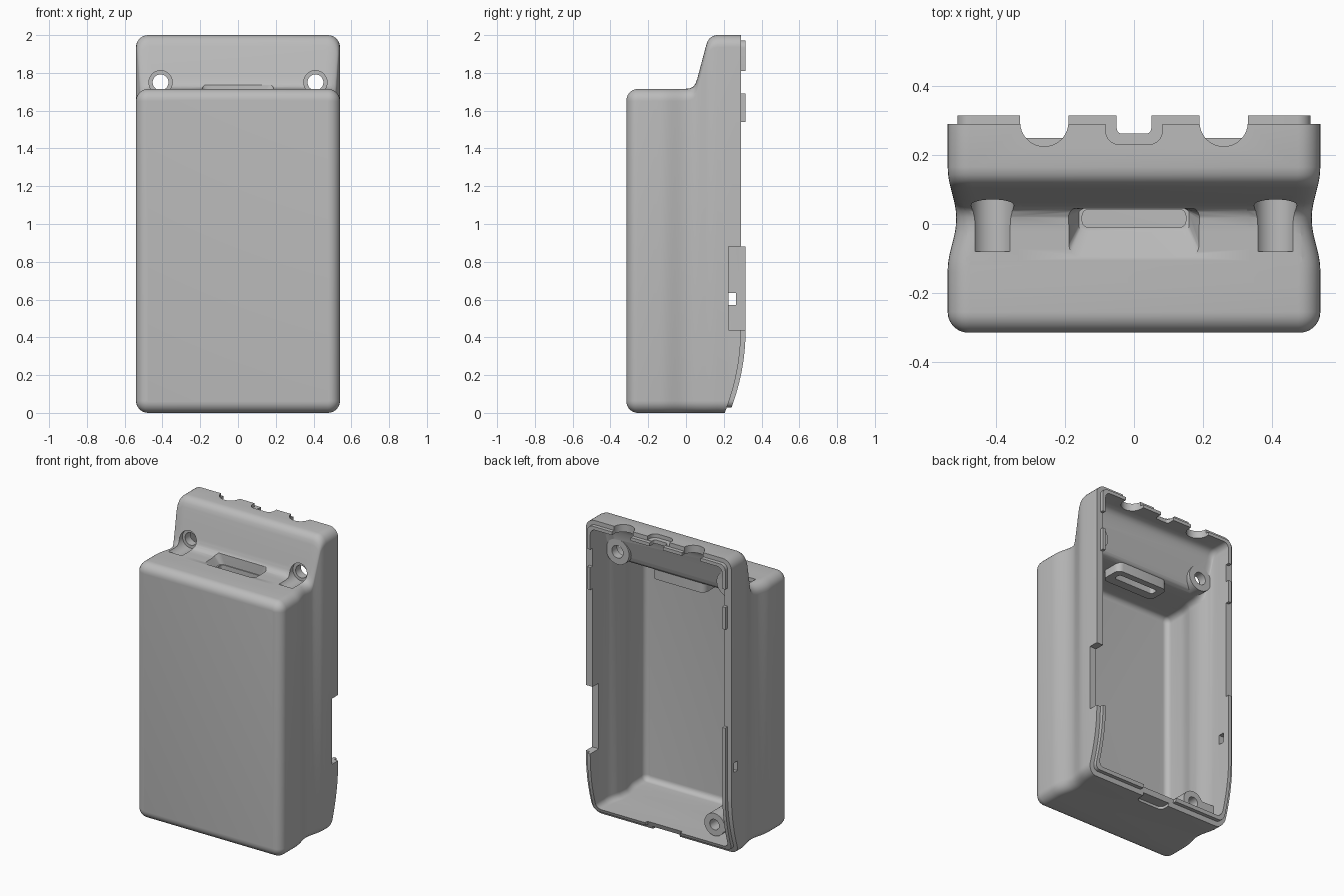
import bpy, bmesh, math
from mathutils import Matrix, Vector

if "Cube" in bpy.data.objects:
    bpy.data.objects.remove(bpy.data.objects["Cube"])

WALL = 0.05
FRONT = -0.315
RIM = 0.29
# Upper outline of the case: step, concave fillet, slope, rounded crest
TOP = [(-0.01, 1.715), (0.02, 1.718), (0.038, 1.727), (0.05, 1.742), (0.06, 1.77),
       (0.105, 1.94), (0.113, 1.965), (0.125, 1.983), (0.142, 1.995), (0.165, 2.0)]


def finish(bm, name):
    bmesh.ops.recalc_face_normals(bm, faces=bm.faces)
    mesh = bpy.data.meshes.new(name)
    bm.to_mesh(mesh)
    bm.free()
    obj = bpy.data.objects.new(name, mesh)
    bpy.context.collection.objects.link(obj)
    return obj


def combine(target, tool, operation):
    """Apply a boolean and drop the tool."""
    mod = target.modifiers.new("combine", "BOOLEAN")
    mod.operation, mod.solver, mod.object = operation, "EXACT", tool
    bpy.context.view_layer.update()
    graph = bpy.context.evaluated_depsgraph_get()
    mesh = bpy.data.meshes.new_from_object(target.evaluated_get(graph))
    target.modifiers.clear()
    target.data = mesh
    bpy.data.objects.remove(tool)


def top_height(y):
    if y <= TOP[0][0]:
        return TOP[0][1]
    for (y0, z0), (y1, z1) in zip(TOP, TOP[1:]):
        if y <= y1:
            return z0 + (z1 - z0) * (y - y0) / (y1 - y0)
    return TOP[-1][1]


def half_width(y):
    """Side wall with a shallow waist."""
    t = min(1, abs(y - 0.015) / 0.15)
    return 0.54 - 0.0125 * (1 + math.cos(math.pi * t))


def rim_depth(z):
    t = min(1, max(0, z / 0.43))
    return 0.205 + 0.085 * (1 - (1 - t) ** 2)


def case_body(name, inset, radius):
    """Rounded-rectangle sections lofted from front to back."""
    front = FRONT + inset
    stations = []
    for i in range(8):
        a = i / 7 * math.pi / 2
        stations.append((front + radius * (1 - math.cos(a)), radius * (1 - math.sin(a))))
    ys = [-0.17 + 0.016 * i for i in range(10)] + [p[0] + inset for p in TOP]
    ys += [0.08 + inset, 0.4]
    stations += [(y, 0) for y in sorted(ys)]
    bm = bmesh.new()
    rings = []
    for y, shrink in stations:
        w = half_width(y) - inset - shrink
        top, low = top_height(y - inset) - inset - shrink, inset + shrink
        r = max(0.006, radius + 0.004 - shrink)
        ring = []
        for k, (sx, z) in enumerate([(1, top - r), (-1, top - r), (-1, low + r), (1, low + r)]):
            for j in range(8):
                a = (k + j / 7) * math.pi / 2
                ring.append(bm.verts.new((sx * (w - r) + r * math.cos(a), y, z + r * math.sin(a))))
        rings.append(ring)
    n = len(rings[0])
    for a, b in zip(rings, rings[1:]):
        for i in range(n):
            bm.faces.new((a[i], a[(i + 1) % n], b[(i + 1) % n], b[i]))
    bm.faces.new(rings[0])
    bm.faces.new(rings[-1])
    return finish(bm, name)


def rim_cutter(offset):
    """Prism that removes everything behind the curved back edge."""
    outline = [(rim_depth(0.43 * i / 16) + offset, 0.43 * i / 16) for i in range(17)]
    outline = [(outline[0][0], -0.2)] + outline + [(RIM + offset, 2.2), (1, 2.2), (1, -0.2)]
    bm = bmesh.new()
    face = bm.faces.new([bm.verts.new((-1, y, z)) for y, z in outline])
    moved = bmesh.ops.extrude_face_region(bm, geom=[face])["geom"]
    bmesh.ops.translate(bm, vec=(2, 0, 0), verts=[v for v in moved if isinstance(v, bmesh.types.BMVert)])
    return finish(bm, "rim_cutter")


def boxes(name, ranges, bevel=0):
    bm = bmesh.new()
    for x0, x1, y0, y1, z0, z1 in ranges:
        size = Matrix.Diagonal((x1 - x0, y1 - y0, z1 - z0, 1))
        mid = Vector((x0 + x1, y0 + y1, z0 + z1)) / 2
        bmesh.ops.create_cube(bm, size=1, matrix=Matrix.Translation(mid) @ size)
    if bevel:
        edges = [e for e in bm.edges if abs(e.verts[0].co.z - e.verts[1].co.z) > 1e-4]
        bmesh.ops.bevel(bm, geom=edges, offset=bevel, segments=5, profile=0.5, affect="EDGES")
    return finish(bm, name)


def rods(name, items, axis="Y"):
    """Cylinders given as (centre a, centre b, radius, start, end)."""
    bm = bmesh.new()
    for a, b, r, s, e in items:
        if axis == "Y":
            place = Matrix.Translation((a, (s + e) / 2, b)) @ Matrix.Rotation(math.pi / 2, 4, "X")
        else:
            place = Matrix.Translation((a, b, (s + e) / 2))
        bmesh.ops.create_cone(bm, cap_ends=True, segments=36, radius1=r, radius2=r, depth=e - s, matrix=place)
    return finish(bm, name)


def both(x0, x1, *rest):
    return [(x0, x1, *rest), (-x1, -x0, *rest)]


# Outer case and the tabbed lip along its back edge
case = case_body("case_shell", 0, 0.06)
solid = case.copy()
solid.data = case.data.copy()
bpy.context.collection.objects.link(solid)
combine(case, rim_cutter(0), "DIFFERENCE")
lip = case_body("lip", 0.028, 0.035)
combine(lip, rim_cutter(0.025), "DIFFERENCE")
tabs = both(0.33, 0.6, 0.19, 0.5, 1.81, 2.1) + both(0.05, 0.19, 0.19, 0.5, 1.85, 2.1)
tabs += both(0.4, 0.6, 0.19, 0.5, 1.54, 1.69)
tabs += [(0.13, 0.6, 0.1, 0.5, -0.1, 0.44), (-0.6, -0.13, 0.1, 0.5, -0.1, 0.88)]
combine(lip, boxes("tab_regions", tabs), "INTERSECT")
combine(case, lip, "UNION")

# Hollow interior
combine(case, case_body("cavity", WALL, 0.035), "DIFFERENCE")

# Screw bosses, corner web and slot collar, kept inside the outer surface
bosses = rods("bosses", [(0.41, 1.75, 0.085, -0.11, 0.14), (-0.41, 1.75, 0.085, -0.11, 0.14),
                         (-0.33, 0.13, 0.075, -0.29, 0.17)])
combine(bosses, boxes("web", [(-0.505, -0.37, 0.03, 0.17, 0.1, 0.16)]), "UNION")
combine(bosses, boxes("collar", [(-0.195, 0.195, -0.07, 0.085, 1.61, 1.69)], 0.04), "UNION")
combine(bosses, solid, "INTERSECT")
combine(case, bosses, "UNION")

# Counterbores and screw holes
combine(case, rods("counterbores", [(s * 0.41, 1.75, 0.062, -0.08, 0.085) for s in (1, -1)]), "DIFFERENCE")
combine(case, rods("screw_holes", [(0.41, 1.75, 0.042, 0, 0.3), (-0.41, 1.75, 0.042, 0, 0.3),
                                   (-0.33, 0.13, 0.035, 0, 0.3)]), "DIFFERENCE")

# Dished recess and slot on the step
dish = boxes("dish", [(-0.2, 0.2, -0.125, 0.048, 1.665, 1.735)], 0.04)
for v in dish.data.vertices:
    if v.co.z < 1.7:
        v.co.x *= 0.8
        v.co.y = 0.048 + (v.co.y - 0.048) * 0.4
combine(case, dish, "DIFFERENCE")
combine(case, boxes("slot", [(-0.15, 0.15, -0.01, 0.042, 1.5, 1.72)], 0.018), "DIFFERENCE")

# Cable openings in the top edge
combine(case, rods("cable_cuts", [(s * 0.26, 0.295, 0.07, 1.85, 2.1) for s in (1, -1)], "Z"), "DIFFERENCE")
combine(case, boxes("port", [(-0.05, 0.05, 0.262, 0.5, 1.85, 2.1)], 0.015), "DIFFERENCE")
combine(case, boxes("port_recess", [(-0.082, 0.082, 0.23, 0.5, 1.975, 2.1)], 0.04), "DIFFERENCE")

# Side notch, small side window and bottom recess
combine(case, boxes("side_cuts", [(0.4, 0.7, 0.225, 0.5, 0.44, 0.88),
                                  (-0.7, -0.4, 0.225, 0.265, 0.57, 0.635)]), "DIFFERENCE")
combine(case, boxes("bottom_recess", [(-0.1, 0.1, 0.14, 0.5, -0.1, 0.018)], 0.03), "DIFFERENCE")

# Material and shading
grey = bpy.data.materials.new("plain_grey")
grey.use_nodes = True
grey.diffuse_color = (0.5, 0.5, 0.5, 1)
grey.node_tree.nodes["Principled BSDF"].inputs["Base Color"].default_value = (0.5, 0.5, 0.5, 1)
case.data.materials.clear()
case.data.materials.append(grey)
for face in case.data.polygons:
    face.material_index = 0
bpy.ops.object.select_all(action="DESELECT")
case.select_set(True)
bpy.context.view_layer.objects.active = case
bpy.ops.object.shade_smooth_by_angle(angle=math.radians(35))
